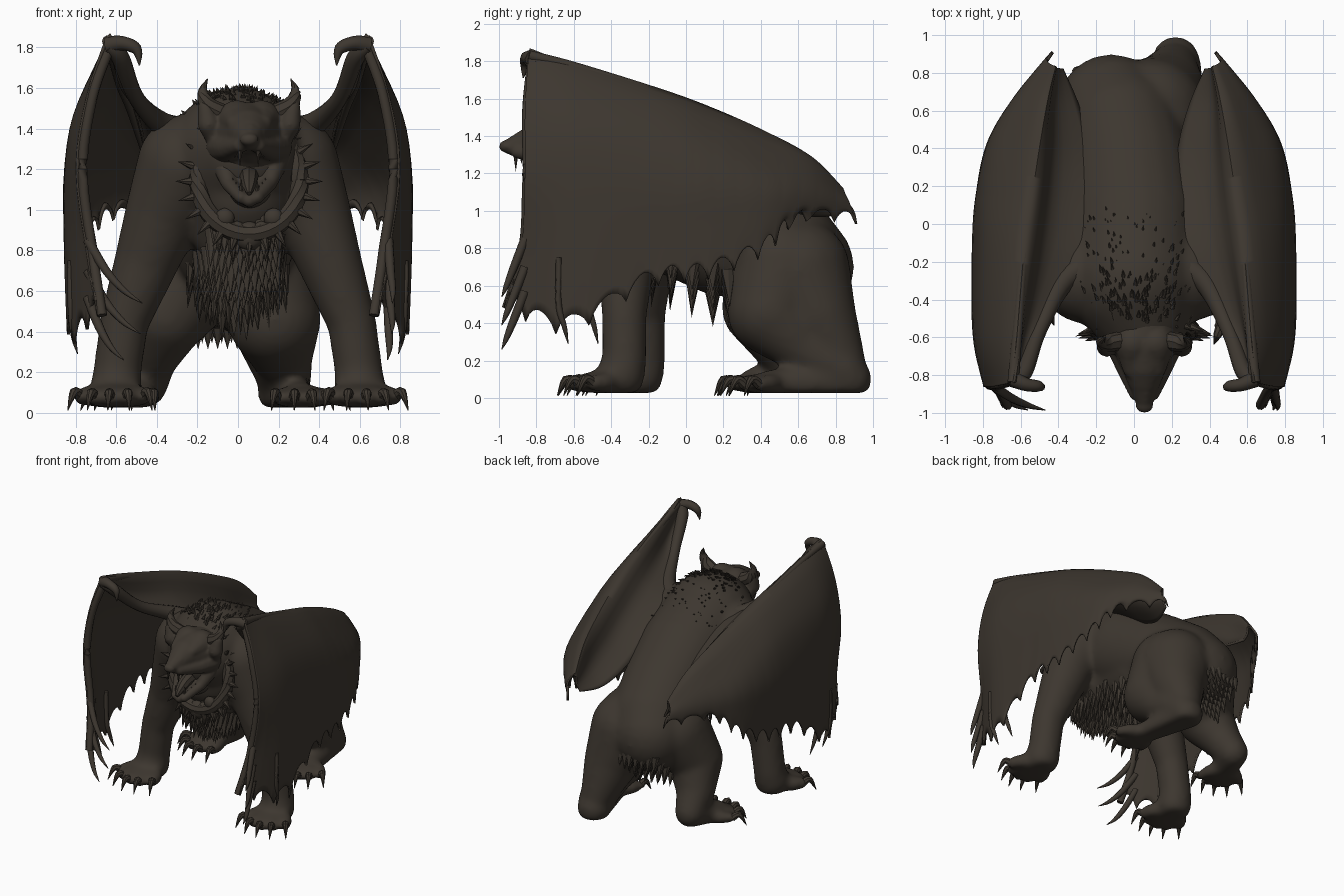
import bpy, bmesh, math, random
from mathutils import Vector

if "Cube" in bpy.data.objects:
    bpy.data.objects.remove(bpy.data.objects["Cube"])

random.seed(4)
hide = bpy.data.materials.new("dark brown hide")
hide.diffuse_color = (0.047, 0.038, 0.029, 1)
hide.use_nodes = True
hide.node_tree.nodes["Principled BSDF"].inputs["Base Color"].default_value = hide.diffuse_color


class Shape:
    """Collects vertices and faces quickly."""
    def __init__(self):
        self.v, self.f = [], []

    def add(self, verts, faces):
        n = len(self.v)
        self.v.extend(verts)
        self.f.extend([tuple(i + n for i in f) for f in faces])


def unit_ball(level):
    bm = bmesh.new()
    bmesh.ops.create_icosphere(bm, subdivisions=level, radius=1)
    bm.verts.index_update()
    out = [v.co.copy() for v in bm.verts], [tuple(v.index for v in f.verts) for f in bm.faces]
    bm.free()
    return out


BALLS = unit_ball(2), unit_ball(3)


def finish(sh, name, angle=40, tidy=True):
    me = bpy.data.meshes.new(name)
    me.from_pydata([tuple(v) for v in sh.v], [], sh.f)
    me.materials.append(hide)
    ob = bpy.data.objects.new(name, me)
    bpy.context.collection.objects.link(ob)
    if tidy:
        bm = bmesh.new()
        bm.from_mesh(me)
        bmesh.ops.recalc_face_normals(bm, faces=bm.faces)
        bm.to_mesh(me)
        bm.free()
        bpy.ops.object.select_all(action='DESELECT')
        ob.select_set(True)
        bpy.context.view_layer.objects.active = ob
        bpy.ops.object.shade_smooth_by_angle(angle=math.radians(angle))
    return ob


def ball(sh, c, r, s=(1, 1, 1)):
    verts, faces = BALLS[r > .09]
    sh.add([(c[0] + v.x * r * s[0], c[1] + v.y * r * s[1], c[2] + v.z * r * s[2]) for v in verts], faces)


def chain(sh, pts):
    """Flesh: overlapping balls along a path of (x, y, z, radius)."""
    for a, b in zip(pts, pts[1:]):
        a, b = Vector(a), Vector(b)
        n = max(2, math.ceil((a - b).xyz.length / (0.3 * min(a.w, b.w))))
        for i in range(n + 1):
            p = a.lerp(b, i / n)
            ball(sh, p.xyz, p.w)


def spike(sh, base, d, r, length, flat=1.0):
    q = Vector(d).to_track_quat('Z', 'Y')
    ring = [(math.cos(k * math.tau / 7) * r, math.sin(k * math.tau / 7) * r * flat, 0) for k in range(7)]
    sh.add([Vector(base) + q @ Vector(p) for p in ring + [(0, 0, length)]],
           [(k, (k + 1) % 7, 7) for k in range(7)] + [tuple(range(6, -1, -1))])


def fuse(ob, voxel, smooth):
    m = ob.modifiers.new("fuse", 'REMESH')
    m.mode, m.voxel_size, m.use_smooth_shade = 'VOXEL', voxel, True
    s = ob.modifiers.new("soften", 'SMOOTH')
    s.factor, s.iterations = 0.5, smooth


def spline(pts, t):
    """Smooth point on a list of vectors, t from 0 to 1."""
    n = len(pts) - 1
    i = min(int(t * n), n - 1)
    f = t * n - i
    p0, p1, p2, p3 = (pts[max(0, min(n, i + k))] for k in (-1, 0, 1, 2))
    return 0.5 * (2 * p1 + (p2 - p0) * f + (2 * p0 - 5 * p1 + 4 * p2 - p3) * f * f
                  + (3 * p1 - p0 - 3 * p2 + p3) * f ** 3)


def tube(sh, pts, steps=18, sides=8):
    """Tapered horn, bone or claw through (x, y, z, radius)."""
    pts = [Vector(p) for p in pts]
    verts, faces = [], []
    for i in range(steps + 1):
        p = spline(pts, i / steps)
        d = spline(pts, min(1, i / steps + .02)).xyz - spline(pts, max(0, i / steps - .02)).xyz
        q = d.to_track_quat('Z', 'Y')
        verts += [p.xyz + q @ Vector((math.cos(a), math.sin(a), 0)) * max(p.w, .002)
                  for a in (math.tau * k / sides for k in range(sides))]
        if i:
            o = i * sides
            faces += [(o - sides + k, o - sides + (k + 1) % sides, o + (k + 1) % sides, o + k) for k in range(sides)]
    faces += [tuple(range(sides)), tuple(range(steps * sides, (steps + 1) * sides))]
    sh.add(verts, faces)


def flip(pts, s):
    return [(p[0] * s, *p[1:]) for p in pts]


# Torso, legs and feet, later fused into one smooth body
body, claws = Shape(), Shape()
torso = [(.04, -.46, 1.27, .27), (0, -.3, 1.25, .355), (0, 0, 1.09, .36),
         (-.03, .3, .91, .34), (-.07, .5, .78, .33), (-.12, .61, .70, .29)]
chest = [(.03, -.40, 1.08, .25), (.02, -.3, .92, .25), (0, -.1, .92, .25), (-.02, .2, .84, .30)]
chain(body, torso)
chain(body, chest)


def foot(ankle, toe, spread, r):
    a, t = Vector(ankle), Vector(toe)
    d = (t - a).normalized()
    side = Vector((-d.y, d.x, 0))
    for k in (-2, -1, 0, 1, 2):
        p = t + side * spread * k / 2 - d * .02 * k * k
        q = p + d * .07 + side * .02 * k
        chain(body, [(*a.lerp(p, .4), r * 1.2), (*p, r), (*q, r * .75)])
        e = q + d * .09 + side * .025 * k
        tube(claws, [(*q, .028), (*(q.lerp(e, .5) + Vector((0, 0, .025))), .022), (e.x, e.y, .012, .002)], 8)


for s, dy in ((1, 0), (-1, .1)):
    chain(body, flip([(.25, -.28, 1.22, .25), (.36, -.3 + dy / 2, 1.0, .195), (.45, -.32 + dy, .75, .16),
                      (.56, -.33 + dy, .45, .122), (.595, -.33 + dy, .2, .12), (.60, -.35 + dy, .12, .13)], s))
    foot((.6 * s, -.38 + dy, .09), (.62 * s, -.53 + dy, .08), .12, .058)
chain(body, [(.10, .52, .70, .28), (.18, .45, .46, .23), (.22, .62, .28, .15), (.23, .83, .15, .13), (.22, .87, .1, .125)])
chain(body, [(.10, .60, .68, .28), (.17, .70, .45, .21), (.21, .83, .2, .13)])
chain(body, [(.22, .87, .09, .12), (.31, .45, .07, .085)])
foot((.30, .5, .08), (.34, .34, .075), .11, .05)
chain(body, [(-.22, .48, .70, .28), (-.36, .40, .48, .21), (-.44, .5, .28, .145), (-.46, .6, .14, .115), (-.54, .36, .08, .085)])
foot((-.49, .48, .08), (-.56, .32, .075), .11, .05)
body.v = [(x, y, max(z, .025)) for x, y, z in body.v]
body_ob = finish(body, "body_and_legs", tidy=False)
finish(claws, "foot_claws")

# Head with open mouth
head = Shape()
X = .055
chain(head, [(X, -.5, 1.3, .22), (X, -.63, 1.36, .17), (X, -.74, 1.38, .12), (X, -.86, 1.36, .075), (X, -.925, 1.345, .052)])
ball(head, (X, -.965, 1.345), .04, (1.2, .9, .85))
for s in (1, -1):
    chain(head, [(X + .06 * s, -.63, 1.44, .1), (X + .07 * s, -.77, 1.425, .045), (X + .03 * s, -.83, 1.41, .03)])
    chain(head, [(X + .13 * s, -.62, 1.31, .085), (X + .1 * s, -.74, 1.3, .06), (X + .045 * s, -.9, 1.315, .037)])
    chain(head, [(X + .14 * s, -.6, 1.25, .06), (X + .1 * s, -.70, 1.13, .04), (X + .04 * s, -.83, 1.06, .032)])
    chain(head, [(X + .17 * s, -.62, 1.36, .05), (X + .2 * s, -.65, 1.42, .055), (X + .215 * s, -.64, 1.5, .04), (X + .225 * s, -.62, 1.56, .015)])
chain(head, [(X, -.56, 1.13, .13), (X, -.70, 1.08, .065), (X, -.83, 1.045, .035)])
head_ob = finish(head, "head", tidy=False)

face = Shape()
for s in (1, -1):
    tube(face, [(X + .13 * s, -.62, 1.47, .05), (X + .2 * s, -.63, 1.51, .045),
                (X + .228 * s, -.62, 1.58, .025), (X + .205 * s, -.6, 1.645, .002)])
    ball(face, (X + .065 * s, -.81, 1.385), .018)
    spike(face, (X + .045 * s, -.91, 1.31), (0, 0, -1), .015, .1)
    spike(face, (X + .04 * s, -.82, 1.07), (0, 0, 1), .014, .085)
    for k in range(4):
        spike(face, (X + (.055 + .015 * k) * s, -.88 + .05 * k, 1.29), (0, 0, -1), .009, .04)
        spike(face, (X + (.05 + .015 * k) * s, -.8 + .03 * k, 1.08 + .02 * k), (0, 0, 1), .009, .04)
tube(face, [(X, -.62, 1.17, .05), (X, -.74, 1.16, .045), (X, -.82, 1.12, .035), (X, -.87, 1.08, .012)])
finish(face, "horns_teeth_and_tongue")

# Spiked collar with hanging ornament
collar = Shape()
ring = [math.tau * k / 24 for k in range(25)]
loop = [(X + .25 * math.cos(a), -.56 + .05 * math.sin(a), 1.14 + .26 * math.sin(a)) for a in ring]
tube(collar, [(*p, .045) for p in loop], 48)
for a, p in zip(ring[1:], loop[1:]):
    spike(collar, p, (math.cos(a), -.3, math.sin(a)), .032, .12)
for dx, z, r in ((0, .87, .075), (-.12, .96, .05), (.12, .96, .05), (-.06, .9, .045), (.06, .9, .045), (0, .81, .045)):
    ball(collar, (X + dx, -.61 + (.96 - z) * .15, z), r, (1, .7, 1))
for dx in (-.15, -.08, 0, .08, .15):
    spike(collar, (X + dx, -.59, .88 - .08 * (1 - abs(dx) / .15)), (0, -.1, -1), .03, .1)
finish(collar, "spiked_collar")

# Fur locks on chest, belly, rump and mane
fur = Shape()
for i in range(13):
    p = spline([Vector(c) for c in chest], i / 12)
    for k in range(-5, 6):
        a = (k + .5 * (i % 2)) * .2
        d = Vector((math.sin(a), -1.1 + i * .1, -math.cos(a))).normalized()
        spike(fur, p.xyz + d * p.w * .95, (d.x * .12, d.y * .3, -1), .045, random.uniform(.15, .21), .6)
for i in range(7):
    for k in range(-4, 5):
        p = Vector((-.1 + .048 * k + .02 * (i % 2), .86 - .012 * abs(k) - .035 * i, .62 - .03 * i))
        spike(fur, p, (0, .2, -1), .038, .13, .6)
for i in range(300):
    p = spline([Vector(c) for c in torso], random.uniform(0, .42))
    a = random.gauss(0, .55)
    d = Vector((math.sin(a), random.uniform(-.3, .1), math.cos(a))).normalized()
    spike(fur, p.xyz + d * p.w * .965, d * .7 + Vector((0, .9, 0)), .013, .05)
finish(fur, "fur_locks", 25)

# Folded wings: each row runs from the body over the ridge to the ragged hem
rows = [
    [(.57, -.82, 1.78), (.64, -.84, 1.85), (.74, -.86, 1.55), (.79, -.86, 1.2), (.74, -.88, .8), (.69, -.97, .48)],
    [(.44, -.5, 1.52), (.62, -.6, 1.79), (.78, -.6, 1.53), (.84, -.6, 1.25), (.84, -.6, .8), (.82, -.64, .34)],
    [(.25, -.12, 1.38), (.58, -.12, 1.64), (.77, -.12, 1.43), (.845, -.12, 1.15), (.845, -.14, .85), (.84, -.2, .58)],
    [(.22, .15, 1.25), (.54, .15, 1.54), (.73, .15, 1.36), (.82, .15, 1.15), (.83, .15, .9), (.83, .12, .63)],
    [(.24, .42, 1.08), (.50, .42, 1.42), (.66, .43, 1.27), (.75, .44, 1.12), (.77, .43, .95), (.77, .42, .76)],
    [(.30, .64, .98), (.46, .66, 1.29), (.56, .67, 1.2), (.62, .67, 1.1), (.64, .65, 1.0), (.64, .6, .94)],
    [(.38, .82, .98), (.42, .83, 1.12), (.45, .85, 1.08), (.46, .87, 1.04), (.45, .89, .98), (.43, .91, .93)]]
rows = [[Vector(p) for p in r] for r in rows]
for k, r in enumerate(rows):  # hollow between body and ridge
    dip = .015 if k in (0, 6) else .06
    r.insert(1, r[0].lerp(r[1], .55) + Vector((dip * .6, 0, -dip)))
NU, NV = 112, 24
for s, side in ((1, "right"), (-1, "left")):
    wing, bone = Shape(), Shape()
    for i in range(NU + 1):
        cut = [spline([r[j] for r in rows], i / NU) for j in range(7)]
        for j in range(NV + 1):
            p = spline(cut, j / NV)
            wing.v.append((p.x * s, p.y, p.z + .1 * (j / NV) ** 8 * abs(math.sin(i / NU * math.pi * 14)) ** .7))
    w = NV + 1
    wing.f = [(i * w + j, i * w + j + 1, (i + 1) * w + j + 1, (i + 1) * w + j) for i in range(NU) for j in range(NV)]
    m = finish(wing, side + "_wing_membrane", 60).modifiers.new("thickness", 'SOLIDIFY')
    m.thickness, m.offset = .016, 0

    # Arm bone, ridge, finger bones, thumb hook and finger claws
    tube(bone, flip([(.2, -.2, 1.36, .09), (.37, -.3, 1.42, .06), (.5, -.56, 1.55, .04),
                     (.58, -.78, 1.75, .045), (.64, -.83, 1.81, .04)], s), 24, 12)
    tube(bone, flip([(.64, -.82, 1.81, .045), (.57, -.85, 1.82, .035), (.5, -.86, 1.79, .028), (.485, -.87, 1.71, .003)], s))
    tube(bone, [(r[2].x * s, r[2].y, r[2].z - .02, .03 - .003 * k) for k, r in enumerate(rows)], 40, 10)
    tube(bone, [(.63 * s, -.82, 1.81, .03)] + [(p.x * s * .97, p.y + .01, p.z, .026) for p in rows[0][3:]], 30)
    reach = -.23 if s < 0 else .06
    for z, k in ((.7, 1), (.55, .95), (.42, .6)):
        tube(bone, flip([(.74, -.86, z + .15, .025), (.73 + reach * .35 * k, -.92, z, .022),
                         (.72 + reach * .7 * k, -.96, z - .1, .015), (.7 + reach * k, -.985, z - .16, .002)], s))
    for y in (-.68, -.52):
        tube(bone, flip([(.825, y, .75, .016), (.82, y, .5, .018), (.81, y + .03, .38, .014), (.79, y + .05, .29, .002)], s), 14)
    finish(bone, side + "_wing_bones", 50)

fuse(body_ob, .02, 14)
fuse(head_ob, .011, 4)
